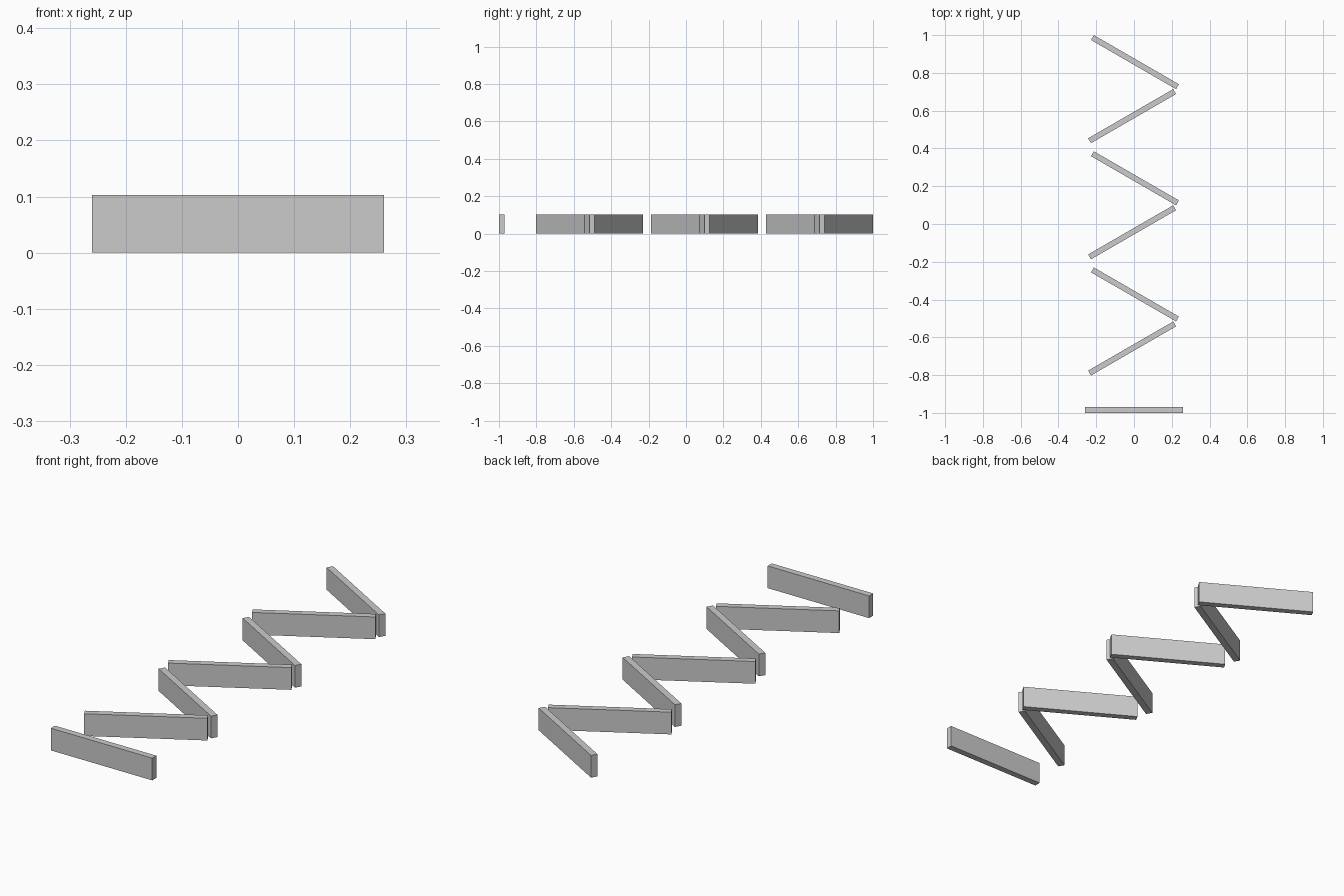
import bpy
from math import radians

if "Cube" in bpy.data.objects:
    bpy.data.objects.remove(bpy.data.objects["Cube"])

LENGTH, THICK, HEIGHT = 0.52, 0.03, 0.103


def plank(name, x, y, angle=0):
    bpy.ops.mesh.primitive_cube_add(size=1, location=(x, y, HEIGHT / 2),
                                    rotation=(0, 0, radians(angle)))
    ob = bpy.context.object
    ob.name = name
    ob.scale = (LENGTH, THICK, HEIGHT)
    return ob


# straight plank at the front
plank("front_plank", 0, -0.985)

# three V-shaped pairs forming the zigzag
for i in range(3):
    y = -0.373 + i * 0.615
    plank(f"zigzag_back_plank_{i + 1}", 0.005, y, -30)
    plank(f"zigzag_front_plank_{i + 1}", -0.01, y - 0.286, 30)
